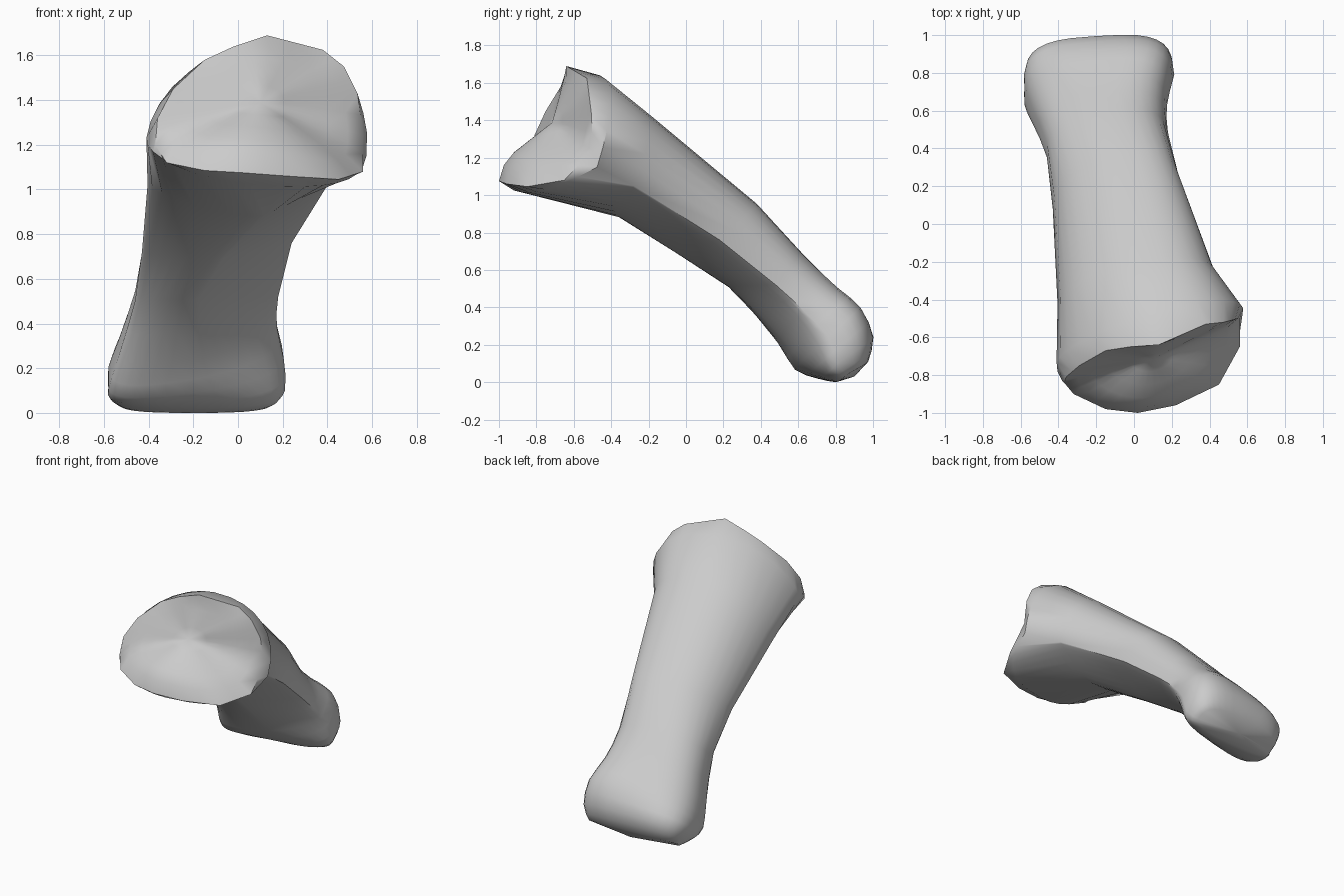
import bpy, bmesh, math
from mathutils import Vector as V

if "Cube" in bpy.data.objects:
    bpy.data.objects.remove(bpy.data.objects["Cube"])

N = 32  # points around each cross-section

# Rim of the joint face at the base, counter-clockwise from its right side
RIM = [
    (.56, -.50, 1.24), (.535, -.505, 1.43), (.475, -.52, 1.55), (.38, -.53, 1.625),
    (.13, -.64, 1.69), (-.02, -.65, 1.64), (-.15, -.67, 1.58), (-.29, -.75, 1.45),
    (-.36, -.81, 1.32), (-.37, -.84, 1.20), (-.32, -.90, 1.12), (-.15, -.98, 1.085),
    (.02, -1.0, 1.075), (.22, -.96, 1.06), (.45, -.85, 1.045), (.56, -.65, 1.08),
]
# Cross-sections from the base to the small head: left, top, right, bottom points
SECTIONS = [
    [(-.41, -.73, 1.23), (.13, -.46, 1.64), (.575, -.475, 1.15), (.05, -.92, 1.025)],
    [(-.405, -.42, 1.02), (.05, -.20, 1.425), (.42, -.28, 1.05), (.10, -.35, .88)],
    [(-.43, .08, .72), (-.08, .37, .95), (.24, .18, .76), (-.08, -.05, .69)],
    [(-.46, .38, .50), (-.16, .60, .70), (.18, .48, .52), (-.20, .23, .51)],
    [(-.54, .56, .26), (-.20, .80, .49), (.175, .63, .38), (-.20, .50, .235)],
    [(-.58, .67, .14), (-.20, .92, .38), (.205, .76, .24), (-.20, .60, .09)],
    [(-.57, .76, .09), (-.20, .995, .24), (.21, .81, .10), (-.20, .71, .02)],
    [(-.52, .83, .04), (-.18, .97, .11), (.15, .86, .04), (-.20, .80, .0)],
]
# Roundness per section for upper right, upper left, lower left, lower right
# (1 = ellipse, under 1 = boxy, towards 2 = straight)
ROUND = [
    (.9, 1.1, 1.1, .7), (.85, .9, 1.3, 1.8),
    (.8, .9, 1.4, 1.9), (.8, .85, 1.2, 1.6), (.75, .75, .8, 1.3),
    (.65, .65, .65, .9), (.6, .65, .65, .7), (.65, .7, .7, .7),
]


def ring(points, power):
    """Loop made of four super-ellipse quarters through four points."""
    left, top, right, bottom = map(V, points)
    c = (left + right) / 2
    loop = []
    for i in range(N):
        a = 2 * math.pi * i / N
        p = power[i * 4 // N]
        u, w = math.cos(a), math.sin(a)
        side = right if u > 0 else left
        up = top if w > 0 else bottom
        loop.append(c + (side - c) * abs(u) ** p + (up - c) * abs(w) ** p)
    return loop


def between(a, b, c, d):
    """Loop halfway between b and c on a smooth curve through all four."""
    return [(9 * (q + r) - p - s) / 16 for p, q, r, s in zip(a, b, c, d)]


# Shaft and head loops, with extra ones rounding the head
body = [ring(s, p) for s, p in zip(SECTIONS, ROUND)]
shaft = body[:4]
for k in range(3, 7):
    shaft += [between(body[k - 1], body[k], body[k + 1], body[min(k + 2, 7)]), body[k + 1]]

# Joint face: rim, raised lower lip, hollow centre
k = N // len(RIM)
rim = [V(RIM[i // k]).lerp(V(RIM[(i // k + 1) % len(RIM)]), (i % k) / k) for i in range(N)]
dish = V((.10, -.71, 1.40))
low = [max(0, -math.sin(2 * math.pi * i / N)) for i in range(N)]
face = []
for f, out, rise in ((.25, 0, .02), (.5, 0, .04), (.7, .02, .06), (.88, .05, .07)):
    face.append([dish.lerp(p, f) + V((0, -out, rise)) * s for p, s in zip(rim, low)])
loops = face + [rim] + shaft

# Skin the loops
bm = bmesh.new()
rows = [[bm.verts.new(p) for p in loop] for loop in loops]
for a, b in zip(rows, rows[1:]):
    for i in range(N):
        j = (i + 1) % N
        bm.faces.new((a[i], a[j], b[j], b[i]))
# Close both ends with a fan
for row, tip in ((rows[0], dish), (rows[-1], V((-.18, .90, .03)))):
    t = bm.verts.new(tip)
    rows.append([t])
    for i in range(N):
        bm.faces.new((row[i], row[(i + 1) % N], t))
# Soften the joint face inside its rim
soft = rows[0] + rows[1] + rows[2] + rows[3] + rows[-2]
for _ in range(4):
    bmesh.ops.smooth_vert(bm, verts=soft, factor=.5, use_axis_x=True, use_axis_y=True, use_axis_z=True)
bmesh.ops.recalc_face_normals(bm, faces=bm.faces)
base = min(v.co.z for v in bm.verts)
bmesh.ops.translate(bm, verts=bm.verts, vec=(0, 0, -base))

mesh = bpy.data.meshes.new("finger_bone")
bm.to_mesh(mesh)
bm.free()
bone = bpy.data.objects.new("finger_bone", mesh)
bpy.context.collection.objects.link(bone)
bpy.context.view_layer.objects.active = bone
bone.select_set(True)
bpy.ops.object.shade_smooth_by_angle(angle=math.radians(45))
